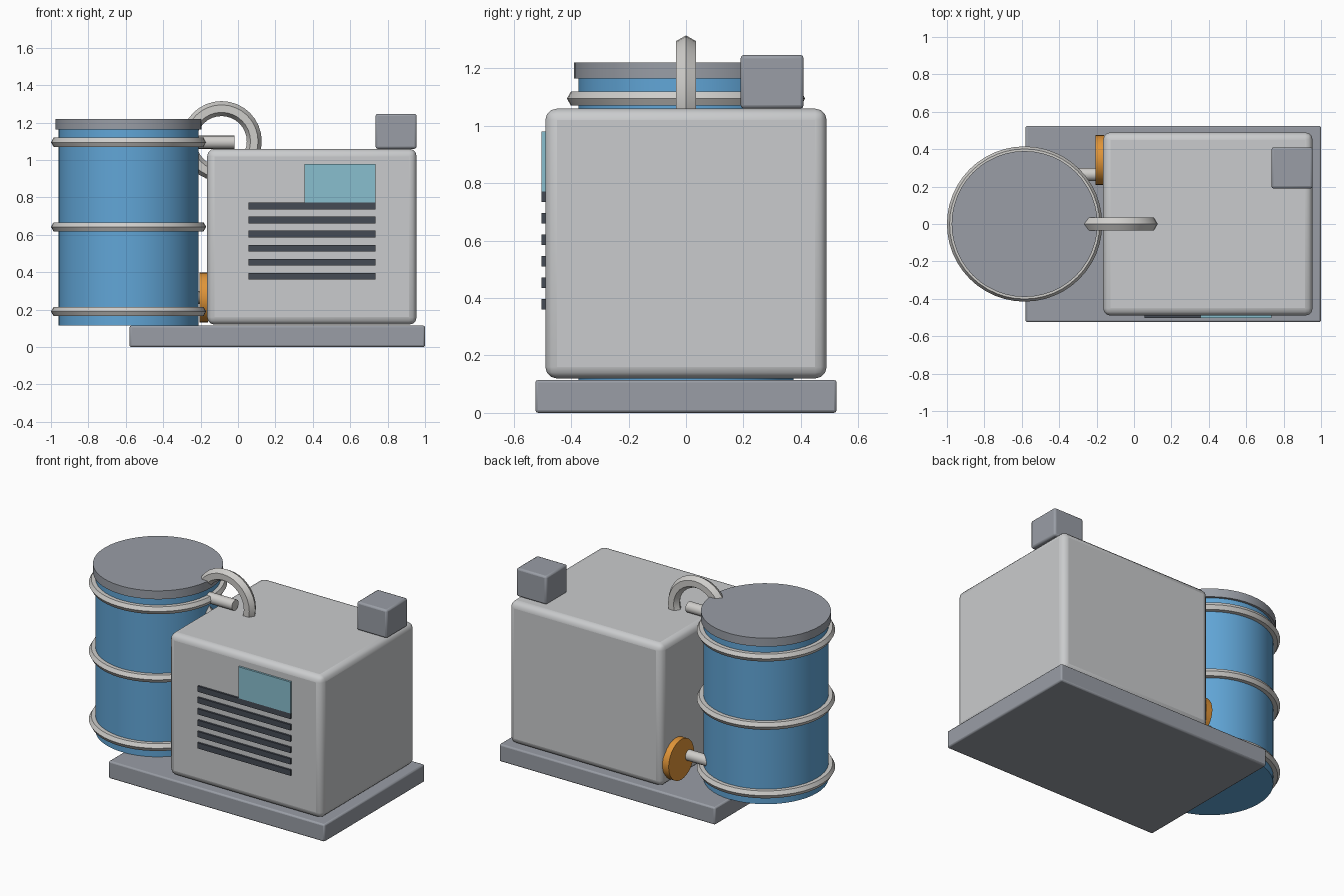
import bpy
import math

cube = bpy.data.objects.get("Cube")
if cube:
    bpy.data.objects.remove(cube, do_unlink=True)


def material(name, r, g, b):
    m = bpy.data.materials.new(name)
    m.use_nodes = True
    m.diffuse_color = (r, g, b, 1)
    m.node_tree.nodes["Principled BSDF"].inputs["Base Color"].default_value = (r, g, b, 1)
    return m


casing = material("casing_grey", 0.59, 0.60, 0.61)
steel = material("steel_grey", 0.32, 0.34, 0.38)
blue = material("drum_blue", 0.12, 0.38, 0.68)
pale = material("pale_metal", 0.62, 0.61, 0.59)
orange = material("orange", 0.75, 0.30, 0.04)
glass = material("display_teal", 0.25, 0.52, 0.62)
dark = material("slot_dark", 0.06, 0.07, 0.09)


def finish(name, mat):
    ob = bpy.context.object
    ob.name = name
    ob.data.materials.append(mat)
    bpy.ops.object.shade_smooth_by_angle(angle=math.radians(35))
    return ob


def box(name, mat, x, y, z, bevel=0, segments=2):
    """Box from (low, high) pairs on each axis."""
    bpy.ops.mesh.primitive_cube_add(size=1, location=[sum(a) / 2 for a in (x, y, z)])
    bpy.context.object.scale = [a[1] - a[0] for a in (x, y, z)]
    bpy.ops.object.transform_apply(location=False, rotation=False, scale=True)
    ob = finish(name, mat)
    if bevel:
        mod = ob.modifiers.new("Bevel", 'BEVEL')
        mod.width, mod.segments = bevel, segments
    return ob


def cylinder(name, mat, radius, length, centre, sides=48, along_x=False):
    bpy.ops.mesh.primitive_cylinder_add(
        vertices=sides, radius=radius, depth=length, location=centre,
        rotation=(0, math.pi / 2 if along_x else 0, 0))
    return finish(name, mat)


def ring(name, mat, major, minor, centre, tilt=0, sides=48):
    bpy.ops.mesh.primitive_torus_add(
        major_radius=major, minor_radius=minor, major_segments=sides,
        minor_segments=6, location=centre, rotation=(tilt, 0, 0))
    return finish(name, mat)


# Base and machine housing
box("base", steel, (-0.58, 1.0), (-0.525, 0.525), (0, 0.115), 0.01)
box("housing", casing, (-0.165, 0.955), (-0.49, 0.49), (0.12, 1.06), 0.04, 3)
box("top_box", steel, (0.735, 0.955), (0.19, 0.41), (1.06, 1.247), 0.012)

# Front panel: display and vent slots
box("display", glass, (0.355, 0.735), (-0.503, -0.48), (0.772, 0.98))
for i in range(6):
    z = 0.36 + i * 0.075
    box(f"vent_slot_{i + 1}", dark, (0.055, 0.735), (-0.503, -0.48), (z, z + 0.037))

# Drum with lid and hoops
DRUM_X = -0.585
cylinder("drum", blue, 0.375, 1.06, (DRUM_X, 0, 0.645))
cylinder("drum_lid", steel, 0.39, 0.056, (DRUM_X, 0, 1.192))
for i, z in enumerate((0.19, 0.643, 1.095)):
    ring(f"drum_hoop_{i + 1}", pale, 0.387, 0.028, (DRUM_X, 0, z))

# Piping between drum and housing
ring("hose_loop", pale, 0.175, 0.04, (-0.088, 0, 1.1), math.pi / 2, 32)
cylinder("upper_pipe", pale, 0.035, 0.28, (-0.16, 0, 1.095), 16, True)
cylinder("lower_pipe", pale, 0.035, 0.2, (-0.29, 0.265, 0.265), 16, True)
cylinder("valve_wheel", orange, 0.133, 0.045, (-0.183, 0.342, 0.265), 32, True)
